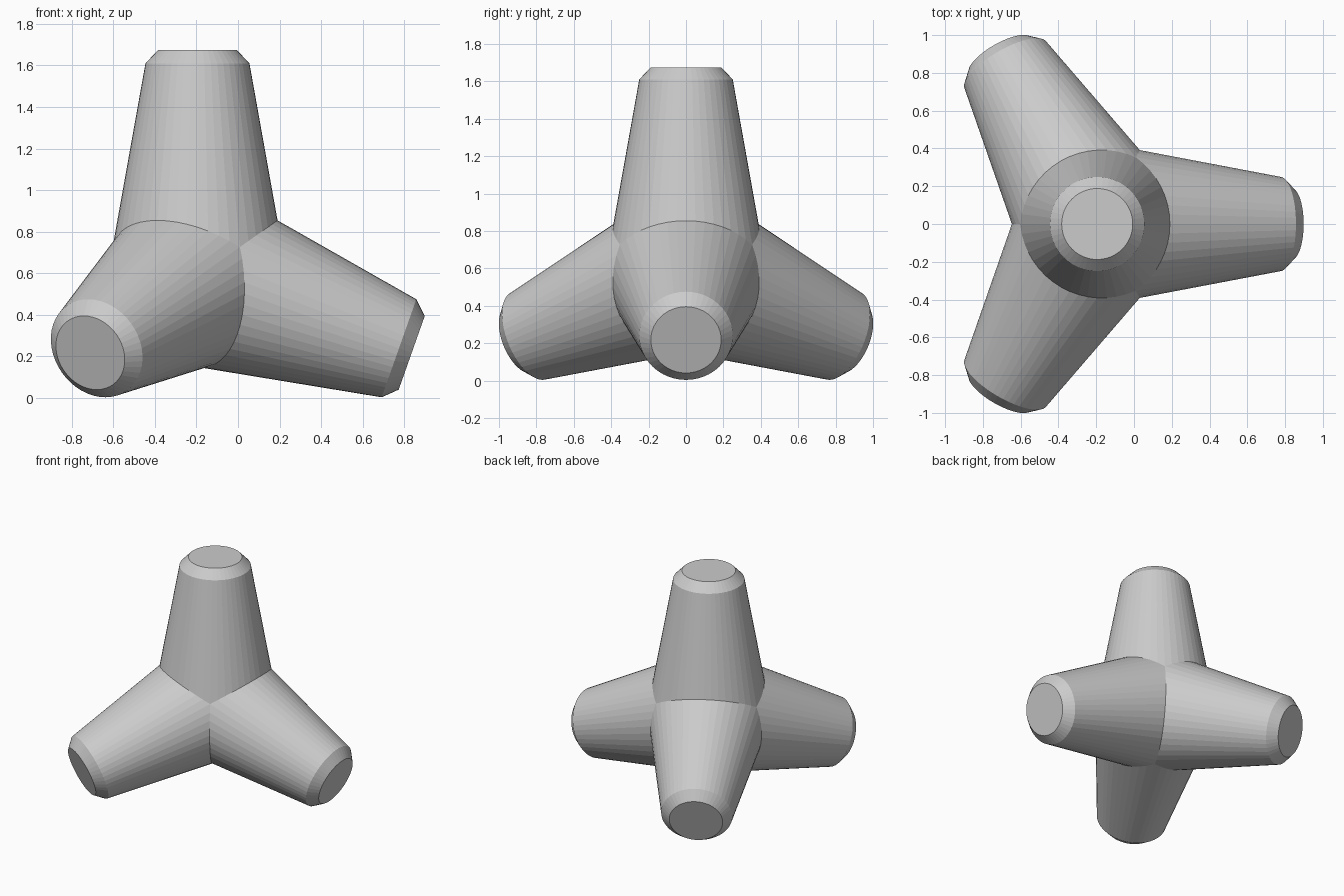
import bpy, bmesh, math
from mathutils import Matrix

if "Cube" in bpy.data.objects:
    bpy.data.objects.remove(bpy.data.objects["Cube"])

SIDES = 48
HUB = (-0.195, 0, 0.582)
# (distance from hub, radius): tapered shaft, then chamfered tip
PROFILE = [(0.0, 0.434), (1.028, 0.25), (1.093, 0.188)]
TILT = math.acos(-1 / 3)  # tetrahedral angle from the upright leg


def make_leg(name, tilt, turn):
    bm = bmesh.new()
    rings = []
    for z, r in PROFILE:
        rings.append([bm.verts.new((r * math.cos(2 * math.pi * i / SIDES),
                                    r * math.sin(2 * math.pi * i / SIDES), z))
                      for i in range(SIDES)])
    for a, b in zip(rings, rings[1:]):
        for i in range(SIDES):
            j = (i + 1) % SIDES
            bm.faces.new((a[i], a[j], b[j], b[i]))
    bm.faces.new(rings[0][::-1])
    bm.faces.new(rings[-1])
    bm.transform(Matrix.Translation(HUB) @ Matrix.Rotation(turn, 4, 'Z')
                 @ Matrix.Rotation(tilt, 4, 'Y'))
    mesh = bpy.data.meshes.new(name)
    bm.to_mesh(mesh)
    bm.free()
    obj = bpy.data.objects.new(name, mesh)
    bpy.context.collection.objects.link(obj)
    return obj


# Upright leg becomes the whole block once the other legs are fused in
block = make_leg("four_legged_block", 0, 0)
bpy.context.view_layer.objects.active = block

# Three lower legs spread evenly around the upright one
for k in range(3):
    leg = make_leg(f"lower_leg_{k + 1}", TILT, k * math.tau / 3)
    mod = block.modifiers.new("join_leg", 'BOOLEAN')
    mod.operation = 'UNION'
    mod.solver = 'EXACT'
    mod.object = leg
    bpy.ops.object.modifier_apply(modifier=mod.name)
    bpy.data.objects.remove(leg)
